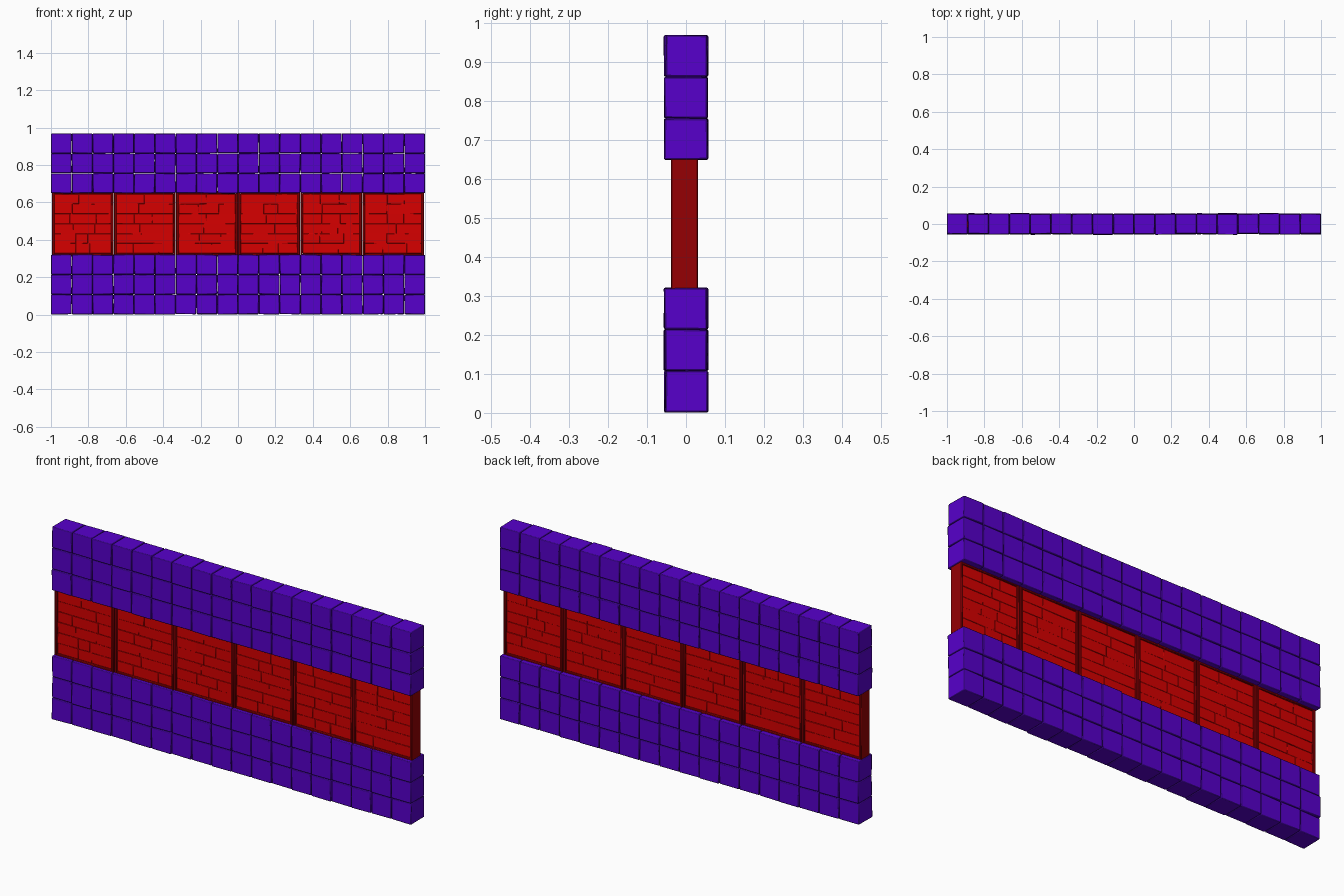
import bpy, bmesh, random
from mathutils import Matrix, Vector

random.seed(4)
if "Cube" in bpy.data.objects:
    bpy.data.objects.remove(bpy.data.objects["Cube"], do_unlink=True)


def material(name, rgb):
    m = bpy.data.materials.new(name)
    m.use_nodes = True
    m.diffuse_color = (*rgb, 1)
    m.node_tree.nodes["Principled BSDF"].inputs["Base Color"].default_value = (*rgb, 1)
    return m


PURPLE = material("purple stone", (0.095, 0.0, 0.6))
SEAM = material("dark purple edge", (0.035, 0.0, 0.22))
RED = material("red brick", (0.68, 0.0, 0.0))
DARK_RED = material("dark red frame", (0.3, 0.0, 0.001))


def add_box(bm, lo, hi, jitter=0.0):
    """Add a box between two corners, optionally with uneven corners."""
    lo, hi = Vector(lo), Vector(hi)
    mat = Matrix.Translation((lo + hi) / 2) @ Matrix.Diagonal((*(hi - lo), 1))
    for v in bmesh.ops.create_cube(bm, size=1, matrix=mat)["verts"]:
        v.co += Vector([random.uniform(-jitter, jitter) for _ in range(3)])


def finish(bm, name, mats, bevel, segments, edge_material=-1):
    mesh = bpy.data.meshes.new(name)
    bm.to_mesh(mesh)
    bm.free()
    obj = bpy.data.objects.new(name, mesh)
    bpy.context.collection.objects.link(obj)
    for m in mats:
        mesh.materials.append(m)
    mod = obj.modifiers.new("worn edges", "BEVEL")
    mod.width, mod.segments, mod.material = bevel, segments, edge_material
    mod.limit_method = "NONE"
    bpy.ops.object.select_all(action="DESELECT")
    obj.select_set(True)
    bpy.context.view_layer.objects.active = obj
    bpy.ops.object.shade_smooth_by_angle(angle=0.6)


# Stone bands: three courses of eighteen blocks, below and above the panels
COLS, ROWS = 18, 3
W, BAND = 2 / COLS, 0.32


def stone_band(name, base):
    bm = bmesh.new()
    h = BAND / ROWS
    for row in range(ROWS):
        for col in range(COLS):
            x, z = -1 + col * W, base + row * h
            front = -0.054 + random.uniform(-0.003, 0.003)
            back = 0.055 + random.uniform(-0.002, 0.002)
            add_box(bm, (x + 0.0005, front, z + 0.0005),
                    (x + W - 0.0005, back, z + h - 0.0005), 0.0012)
    finish(bm, name, [PURPLE, SEAM], 0.0045, 2, 1)


stone_band("lower_stone_band", 0.001)
stone_band("upper_stone_band", 0.649)

# Panel frames: six bays, each with its own posts and rails
BAYS, HALF = 6, 0.996
BAY = 2 * HALF / BAYS
BOTTOM, TOP = 0.312, 0.66
FRONT, BACK = -0.039, 0.031
POST, RAIL = 0.013, 0.016

frame, core, bricks = bmesh.new(), bmesh.new(), bmesh.new()
for i in range(BAYS):
    x0, x1 = -HALF + i * BAY + 0.001, -HALF + (i + 1) * BAY - 0.001
    for x in (x0, x1 - POST):
        add_box(frame, (x, FRONT, BOTTOM), (x + POST, BACK, TOP))
    for z in (BOTTOM, TOP - RAIL):
        add_box(frame, (x0 + POST, FRONT, z), (x1 - POST, BACK, z + RAIL))
    # Solid panel behind the bricks
    left, right = x0 + POST, x1 - POST
    low, high = BOTTOM + RAIL, TOP - RAIL
    add_box(core, (left, FRONT + 0.011, low), (right, BACK - 0.011, high))
    # Shallow worn bricks on both faces
    courses = 6
    h = (high - low) / courses
    for side in (-1, 1):
        for row in range(courses):
            n = random.choice((2, 3))
            cuts = [left] + [left + (right - left) * (k + random.uniform(-0.25, 0.25)) / n
                             for k in range(1, n)] + [right]
            for a, b in zip(cuts, cuts[1:]):
                depth = random.uniform(0.007, 0.009)
                lo_y, hi_y = ((FRONT + depth, FRONT + 0.02) if side < 0
                              else (BACK - 0.02, BACK - depth))
                add_box(bricks, (a, lo_y, low + row * h),
                        (b, hi_y, low + (row + 1) * h), 0.0008)

finish(frame, "panel_frames", [DARK_RED], 0.003, 1)
finish(core, "panel_cores", [RED], 0.001, 1)
finish(bricks, "panel_bricks", [RED], 0.001, 1)
